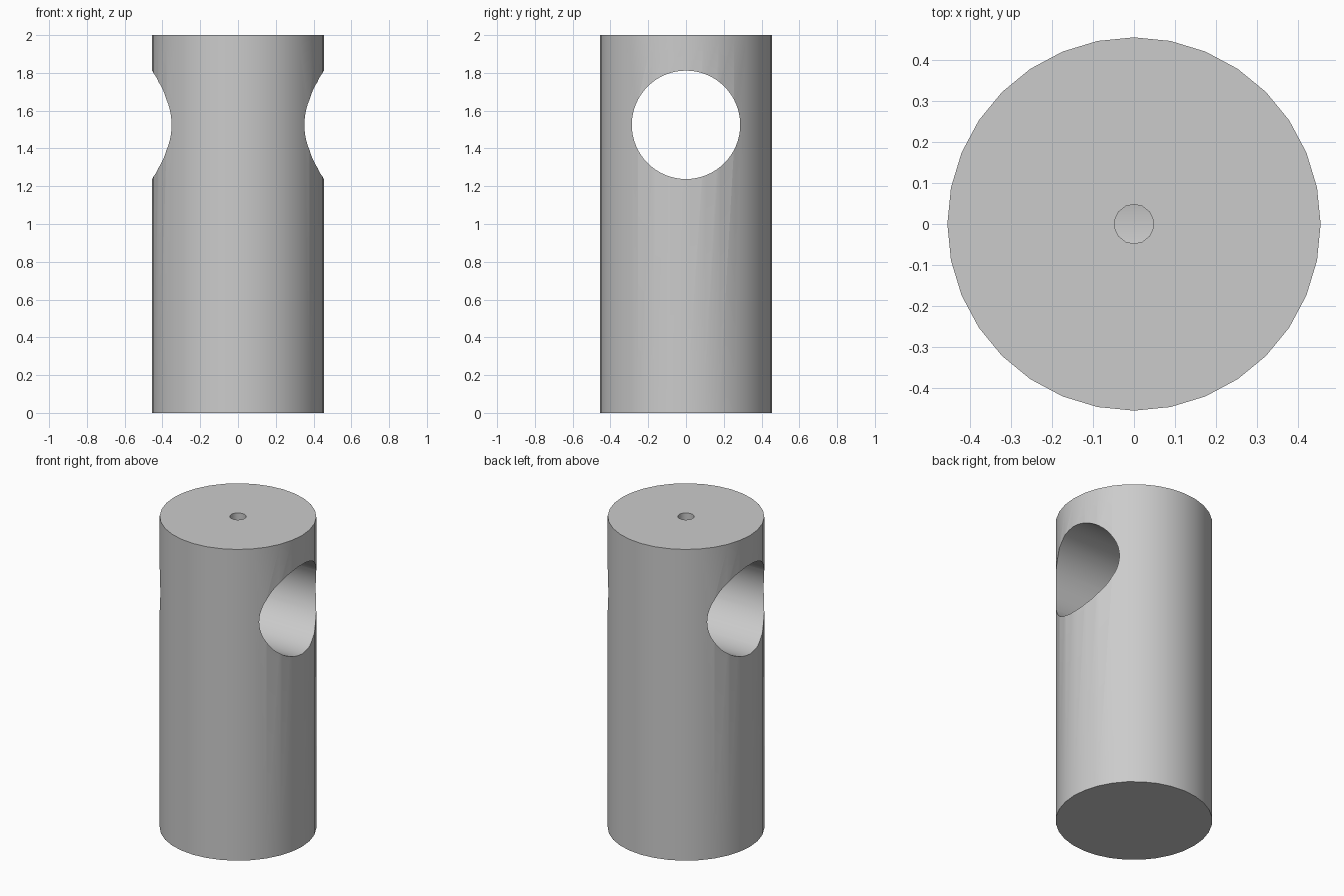
import bpy
import math

if "Cube" in bpy.data.objects:
    bpy.data.objects.remove(bpy.data.objects["Cube"], do_unlink=True)

HEIGHT = 2.0
BORE_Z = 1.525

# Plain grey metal
grey = bpy.data.materials.new("grey_metal")
grey.use_nodes = True
colour = (0.6, 0.6, 0.6, 1.0)
grey.diffuse_color = colour
grey.node_tree.nodes["Principled BSDF"].inputs["Base Color"].default_value = colour


def cylinder(name, radius, depth, location, sides, rotation=(0, 0, 0)):
    bpy.ops.mesh.primitive_cylinder_add(vertices=sides, radius=radius, depth=depth,
                                        location=location, rotation=rotation)
    obj = bpy.context.object
    obj.name = name
    obj.data.materials.append(grey)
    return obj


def cut(target, cutter):
    mod = target.modifiers.new(cutter.name, "BOOLEAN")
    mod.operation = "DIFFERENCE"
    mod.solver = "EXACT"
    mod.object = cutter
    bpy.ops.object.select_all(action="DESELECT")
    target.select_set(True)
    bpy.context.view_layer.objects.active = target
    bpy.ops.object.modifier_apply(modifier=mod.name)
    bpy.data.objects.remove(cutter, do_unlink=True)


# Upright post
post = cylinder("post", 0.456, HEIGHT, (0, 0, HEIGHT / 2), 32)

# Wide cross bore, straight through from side to side
cut(post, cylinder("cross_bore", 0.287, 2, (0, 0, BORE_Z), 64, (0, math.pi / 2, 0)))

# Narrow screw hole from the top down into the cross bore
cut(post, cylinder("screw_hole", 0.048, 1, (0, 0, BORE_Z + 0.5), 14))

bpy.ops.object.shade_smooth_by_angle(angle=math.radians(30))
